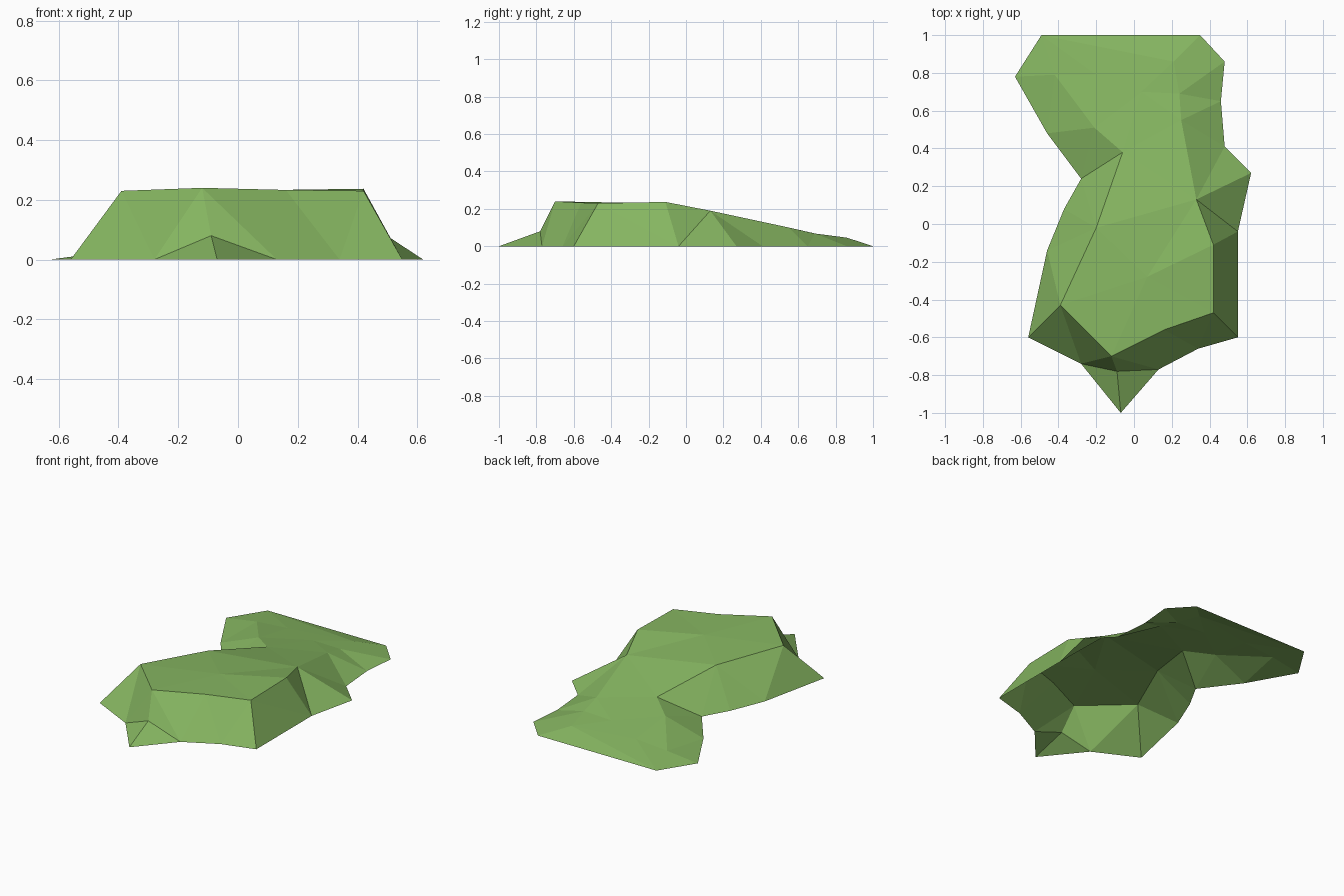
import bpy
import bmesh
from mathutils import Vector, geometry

cube = bpy.data.objects.get("Cube")
if cube:
    bpy.data.objects.remove(cube, do_unlink=True)

# Grass material
grass = bpy.data.materials.new("grass_green")
grass.use_nodes = True
colour = (0.24, 0.47, 0.12, 1)
grass.diffuse_color = colour
shader = next(n for n in grass.node_tree.nodes if n.type == 'BSDF_PRINCIPLED')
shader.inputs["Base Color"].default_value = colour
shader.inputs["Roughness"].default_value = 0.9

# Ground outline, counterclockwise from the front tip
outline = [(-.07, -1), (.13, -.77), (.34, -.66), (.55, -.6), (.55, -.04),
           (.62, .27), (.48, .41), (.46, .65), (.48, .86), (.35, 1),
           (-.49, 1), (-.63, .78), (-.46, .48), (-.28, .24), (-.37, .08),
           (-.46, -.14), (-.56, -.6), (-.28, -.74)]

# Plateau rim, running on down the long ridge at the back
rim = [(-.2, -.02, .21), (-.39, -.43, .23), (-.12, -.7, .24), (.16, -.56, .233),
       (.42, -.47, .23), (.42, -.11, .237), (.33, .13, .19), (.25, .55, .1),
       (.24, .69, .068), (.21, .86, .046)]

# Front foothill, plateau centre and the hollow of the rear slope
spur = [(-.09, -.78, .08)]
centre = [(.07, -.28, .232)]
hollow = [(-.06, .38, .12), (-.21, .51, .09), (.04, .7, .066),
          (-.2, .79, .045), (-.42, .79, .028)]


def chain(start, count, closed=False):
    """Consecutive index pairs along a run of points."""
    pairs = [(start + i, start + i + 1) for i in range(count - 1)]
    return pairs + [(start + count - 1, start)] if closed else pairs


points = [(x, y, 0) for x, y in outline] + rim + spur + centre + hollow
n = len(outline)
tip = n + len(rim)
first_hollow = tip + len(spur) + len(centre)
edges = chain(0, n, True) + chain(n, len(rim))
edges += [(tip, 0), (tip, 1), (tip, n - 1), (tip, n + 2)]       # foothill creases
edges += [(n, first_hollow), (13, first_hollow), (13, n)]       # hollow creases
edges += [(first_hollow, first_hollow + 1)]

# Triangulate the facets inside the outline, then lift each point
flat = [Vector(p[:2]) for p in points]
verts, _, tris, sources, _, _ = geometry.delaunay_2d_cdt(flat, edges, [], 1, 1e-5)
bm = bmesh.new()
made = [bm.verts.new((v.x, v.y, points[s[0]][2] if s else 0))
        for v, s in zip(verts, sources)]
for tri in tris:
    bm.faces.new([made[i] for i in tri])
bm.normal_update()
for face in bm.faces:
    if face.normal.z < 0:
        face.normal_flip()

mesh = bpy.data.meshes.new("grassy_hill")
bm.to_mesh(mesh)
bm.free()
mesh.materials.append(grass)
hill = bpy.data.objects.new("grassy_hill", mesh)
bpy.context.collection.objects.link(hill)
